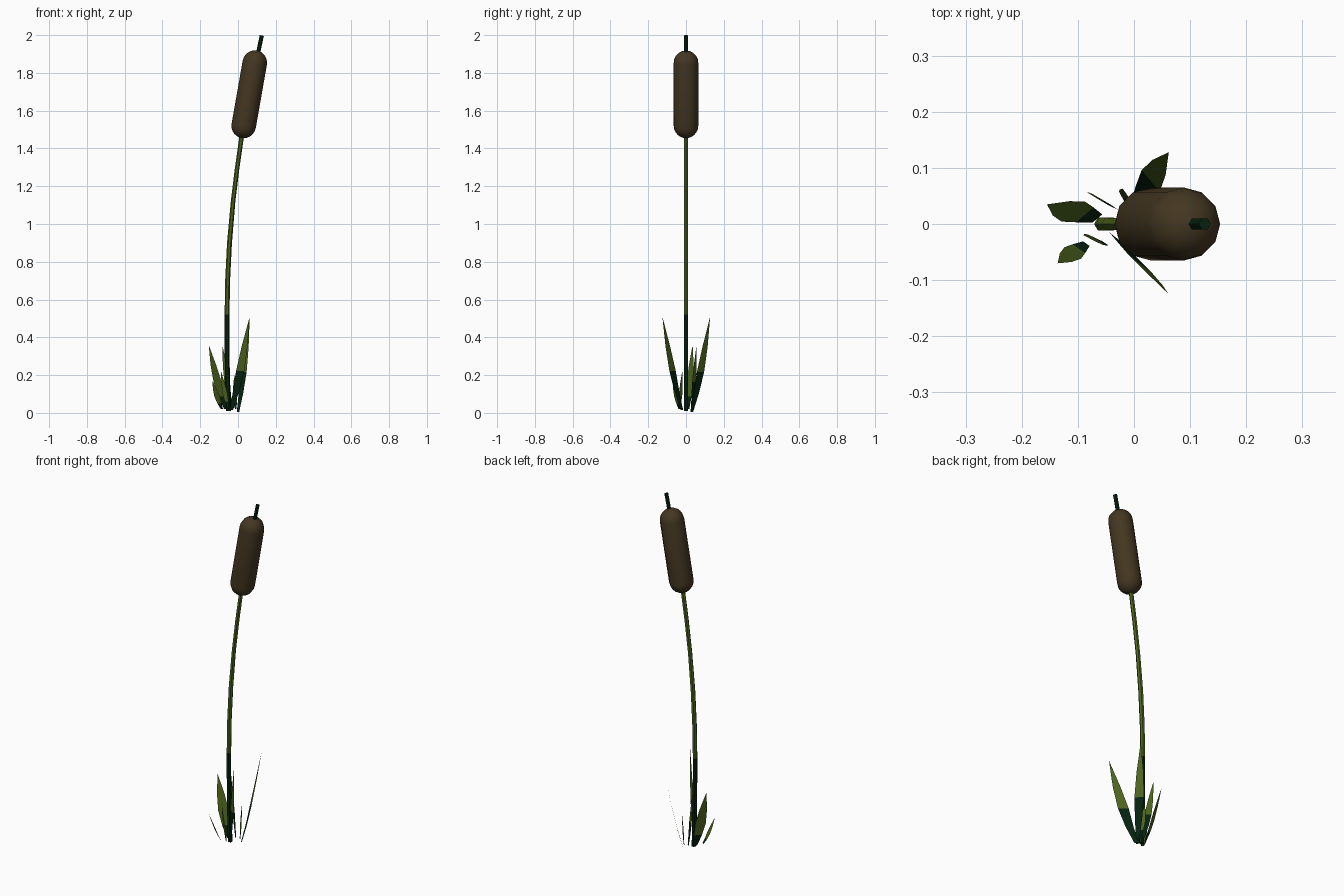
import bpy, bmesh, math
from mathutils import Vector

if "Cube" in bpy.data.objects:
    bpy.data.objects.remove(bpy.data.objects["Cube"])


def material(name, rgb):
    m = bpy.data.materials.new(name)
    m.diffuse_color = (*rgb, 1)
    m.use_nodes = True
    m.node_tree.nodes["Principled BSDF"].inputs["Base Color"].default_value = m.diffuse_color
    return m


GREEN = material("leaf green", (0.073, 0.127, 0.013))
DARK = material("dark green", (0.002, 0.016, 0.005))
BROWN = material("seed brown", (0.058, 0.038, 0.015))


def finish(bm, name, mats, dark_below=None):
    if dark_below is not None:
        for f in bm.faces:
            f.material_index = int(f.calc_center_median().z < dark_below)
    me = bpy.data.meshes.new(name)
    bm.to_mesh(me)
    bm.free()
    for m in mats:
        me.materials.append(m)
    ob = bpy.data.objects.new(name, me)
    bpy.context.collection.objects.link(ob)
    return ob


def tube(name, rings, sides, mats, dark_below=None, smooth=False):
    """Skin rings (x, z, radius) whose path lies in the xz plane."""
    bm = bmesh.new()
    loops = []
    for i, (x, z, r) in enumerate(rings):
        a, b = rings[max(i - 1, 0)], rings[min(i + 1, len(rings) - 1)]
        t = Vector((b[0] - a[0], 0, b[1] - a[1])).normalized()
        u, v = Vector((t.z, 0, -t.x)), Vector((0, 1, 0))
        loops.append([bm.verts.new(Vector((x, 0, z))
                      + r * (math.cos(k * math.tau / sides) * u + math.sin(k * math.tau / sides) * v))
                      for k in range(sides)])
    for lo, hi in zip(loops, loops[1:]):
        for k in range(sides):
            n = (k + 1) % sides
            bm.faces.new((lo[k], lo[n], hi[n], hi[k]))
    bm.faces.new(loops[0][::-1])
    bm.faces.new(loops[-1])
    for f in bm.faces:
        f.smooth = smooth
    return finish(bm, name, mats, dark_below)


def leaf(name, base, tip, width, angle, dark):
    """Pointed blade, its width turned to an angle in plan, dark at its root."""
    base, tip = Vector(base), Vector(tip)
    side = Vector((math.cos(math.radians(angle)), math.sin(math.radians(angle)), 0))
    bm = bmesh.new()
    rows = []
    for t, w in ((0, 0.4), (0.2, 0.75), (0.42, 1.0), (0.68, 0.72)):
        c = base.lerp(tip, t ** 0.85)
        c.z = base.z + (tip.z - base.z) * t
        rows.append([bm.verts.new(c + side * s * w * width / 2) for s in (-1, 1)])
    for a, b in zip(rows, rows[1:]):
        bm.faces.new((a[0], a[1], b[1], b[0]))
    bm.faces.new((rows[-1][0], rows[-1][1], bm.verts.new(tip)))
    finish(bm, name, [GREEN, DARK], base.z + (tip.z - base.z) * dark)


# Curved stalk
tube("stalk", [(-0.05, 0.01, 0.013), (-0.057, 0.25, 0.013), (-0.058, 0.52, 0.013),
               (-0.055, 0.7, 0.013), (-0.045, 0.9, 0.013), (-0.026, 1.12, 0.012),
               (-0.004, 1.3, 0.012), (0.025, 1.5, 0.012)], 6, [GREEN, DARK], 0.5)

# Seed head: a leaning capsule
R = 0.065
low, high = Vector((0.03, 0, 1.519)), Vector((0.089, 0, 1.854))
axis = (high - low).normalized()
profile = []
for centre, start in ((low, -85), (high, 0)):
    for i in range(6):
        a = math.radians(start + 17 * i)
        p = centre + axis * R * math.sin(a)
        profile.append((p.x, p.z, R * math.cos(a)))
tube("seed_head", profile, 12, [BROWN], smooth=True)

# Spike on top
tube("top_spike", [(0.101, 1.88, 0.011), (0.126, 1.998, 0.011)], 6, [DARK])

# Leaves around the foot: base, tip, width, plan angle of the width, dark share
LEAVES = [
    ((0.0, 0.03, 0.005), (0.062, 0.128, 0.51), 0.05, 130, 0.35),
    ((-0.035, -0.022, 0.015), (0.062, -0.125, 0.51), 0.055, -38, 0.35),
    ((-0.065, 0.01, 0.02), (-0.155, 0.035, 0.36), 0.055, 40, 0.2),
    ((-0.085, -0.035, 0.02), (-0.136, -0.07, 0.17), 0.036, -35, 0.2),
    ((-0.035, 0.03, 0.02), (-0.083, 0.056, 0.36), 0.036, 145, 0.35),
    ((-0.05, -0.035, 0.02), (-0.09, -0.02, 0.22), 0.032, 145, 0.2),
    ((-0.012, 0.035, 0.02), (-0.02, 0.063, 0.2), 0.028, 140, 0.2),
]
for i, args in enumerate(LEAVES):
    leaf(f"leaf_{i + 1}", *args)
